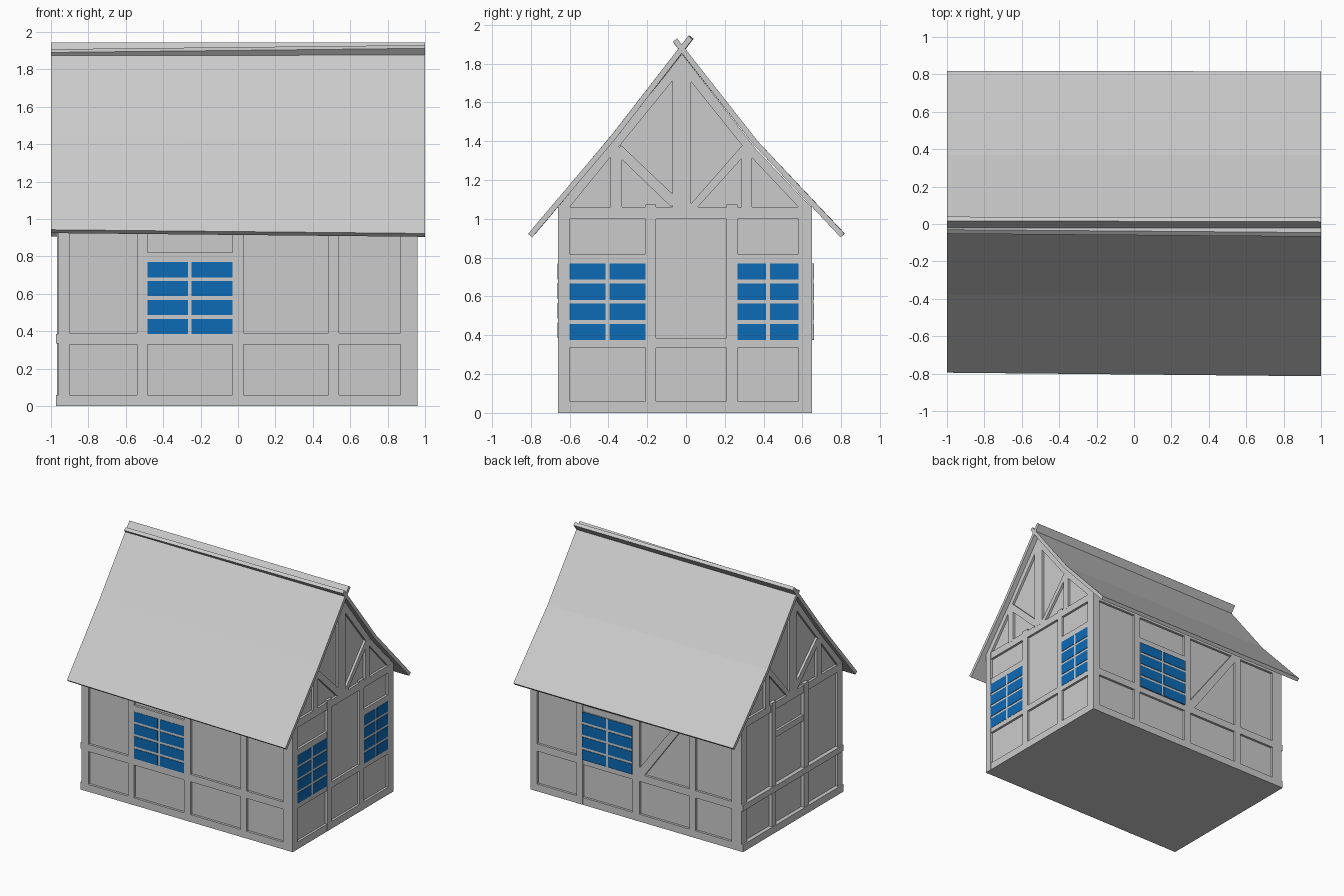
import bpy, bmesh
from mathutils import Vector

if "Cube" in bpy.data.objects:
    bpy.data.objects.remove(bpy.data.objects["Cube"])


def material(name, rgb):
    m = bpy.data.materials.new(name)
    m.diffuse_color = (*rgb, 1)
    m.use_nodes = True
    m.node_tree.nodes["Principled BSDF"].inputs["Base Color"].default_value = m.diffuse_color
    return m


GREY = material("plaster_grey", (0.6, 0.6, 0.6))
BLUE = material("window_blue", (0.004, 0.145, 0.46))

# Wall frames: (u along wall, z up, d outward from the recessed panel surface)
WALLS = {
    "front": lambda u, z, d: (u, -0.64 - d, z),
    "back": lambda u, z, d: (u, 0.63 + d, z),
    "right": lambda u, z, d: (0.94 + d, u, z),
    "left": lambda u, z, d: (-0.94 - d, u, z),
}


def loft(bm, a, b):
    """Closed solid between two matching outlines."""
    va, vb = [bm.verts.new(p) for p in a], [bm.verts.new(p) for p in b]
    bm.faces.new(va)
    bm.faces.new(vb[::-1])
    n = len(va)
    for i in range(n):
        j = (i + 1) % n
        bm.faces.new((va[i], vb[i], vb[j], va[j]))


def finish(name, bm, mat):
    bmesh.ops.recalc_face_normals(bm, faces=bm.faces)
    me = bpy.data.meshes.new(name)
    bm.to_mesh(me)
    bm.free()
    me.materials.append(mat)
    ob = bpy.data.objects.new(name, me)
    bpy.context.collection.objects.link(ob)
    return ob


def rect(u0, u1, z0, z1):
    return [(u0, z0), (u1, z0), (u1, z1), (u0, z1)]


def plates(name, wall, items, mat=GREY):
    """Join several flat outlines (outline, d0, d1) on a wall into one object."""
    f, bm = WALLS[wall], bmesh.new()
    for pts, d0, d1 in items:
        loft(bm, [f(u, z, d0) for u, z in pts], [f(u, z, d1) for u, z in pts])
    return finish(name, bm, mat)


def window(name, wall, u0, u1, z0, z1, d):
    """Grey backing with 2 x 4 blue panes."""
    plates(name + "_glazing_bars", wall, [(rect(u0, u1, z0, z1), -0.005, d - 0.004)])
    um, g = (u0 + u1) / 2, 0.01
    h = (z1 - z0 + 2 * g) / 4
    panes = []
    for a, b in ((u0, um - g), (um + g, u1)):
        for k in range(4):
            z = z0 + k * h
            panes.append((rect(a, b, z, z + h - 2 * g), d - 0.004, d))
    plates(name + "_panes", wall, panes, BLUE)


# House body with gable ends
body = [(-0.64, 0), (0.63, 0), (0.63, 1.075), (0.36, 1.36),
        (-0.02, 1.85), (-0.385, 1.385), (-0.64, 1.085)]
bm = bmesh.new()
loft(bm, [(-0.94, y, z) for y, z in body], [(0.94, y, z) for y, z in body])
finish("house_body", bm, GREY)

# Long walls: posts, rails, the small rail above the window
P, R = 0.02, 0.019
for wall, s in (("front", 1), ("back", -1)):
    items = []
    for a, b in ((-0.96, -0.9), (-0.54, -0.485), (-0.03, 0.03), (0.485, 0.54), (0.87, 0.96)):
        a, b = sorted((a * s, b * s))
        items.append((rect(a, b, 0, 1.065), -0.005, P))
    for a, b in ((0, 0.06), (0.33, 0.39), (1.0, 1.06)):
        items.append((rect(-0.955, 0.955, a, b), -0.005, R))
    a, b = sorted((-0.5 * s, -0.02 * s))
    items.append((rect(a, b, 0.77, 0.82), -0.005, R))
    if wall == "back":  # diagonal brace
        items.append(([(-0.03, 0.39), (-0.03, 0.44), (-0.45, 1.0), (-0.49, 1.0),
                       (-0.49, 0.96), (-0.075, 0.39)], -0.005, R))
    plates(wall + "_timbers", wall, items)

# Gable walls: frame, king post, struts, rafters
for wall in ("right", "left"):
    extra = 0.014 if wall == "left" else 0.0
    items = []
    for a, b in ((-0.66, -0.6), (0.58, 0.65)):
        items.append((rect(a, b, 0, 1.06), -0.005, P))
    for a, b in ((-0.21, -0.155), (0.21, 0.265)):
        items.append((rect(a, b, 0, 1.075), -0.005, P + extra / 2))
    for a, b, e in ((0, 0.06, extra), (0.335, 0.385, extra), (1.0, 1.06, 0)):
        items.append((rect(-0.659, 0.649, a, b), -0.005, R + e))
    if wall == "right":
        spans = ((-0.62, -0.2), (0.25, 0.6))
    else:
        spans = ((-0.17, 0.22),)
    for a, b in spans:
        items.append((rect(a, b, 0.77, 0.82), -0.005, R))
    items += [
        (rect(-0.07, 0.025, 1.05, 1.79), -0.005, P),
        (rect(-0.39, -0.33, 1.05, 1.37), -0.005, P),
        (rect(0.285, 0.34, 1.05, 1.37), -0.005, P),
        ([(-0.34, 1.315), (-0.075, 1.06), (-0.05, 1.11), (-0.34, 1.385)], -0.005, R),
        ([(0.295, 1.32), (0.06, 1.06), (0.01, 1.06), (0.295, 1.385)], -0.005, R),
        ([(-0.66, 1.06), (-0.6, 1.06), (-0.02, 1.772), (-0.02, 1.85), (-0.385, 1.39)],
         -0.005, R),
        ([(0.65, 1.055), (0.58, 1.06), (0.34, 1.315), (-0.02, 1.764), (-0.02, 1.85),
          (0.36, 1.36)], -0.005, R),
    ]
    plates(wall + "_timbers", wall, items)

# Windows
window("front_window", "front", -0.485, -0.03, 0.385, 0.77, 0.021)
window("back_window", "back", 0.03, 0.485, 0.375, 0.77, 0.03)
window("right_window_a", "right", -0.6, -0.21, 0.375, 0.77, 0.021)
window("right_window_b", "right", 0.265, 0.58, 0.375, 0.77, 0.021)


# Roof slabs, slightly bent halfway and crossing at the ridge
def roof_profile(outer, side, t=0.028):
    pts = [Vector(p) for p in outer]
    inner = []
    for i, p in enumerate(pts):
        d = (pts[min(i + 1, 2)] - pts[max(i - 1, 0)]).normalized()
        inner.append(p + Vector((abs(d.y) * -side, -abs(d.x))) * t)
    return pts + inner[::-1]


def roof(name, side, left, right):
    bm = bmesh.new()
    loft(bm, [(-1, p.x, p.y) for p in roof_profile(left, side)],
         [(1, p.x, p.y) for p in roof_profile(right, side)])
    finish(name, bm, GREY)


roof("front_roof", -1,
     [(-0.795, 0.943), (-0.38, 1.437), (0.017, 1.945)],
     [(-0.814, 0.923), (-0.385, 1.43), (0.012, 1.943)])
roof("back_roof", 1,
     [(0.818, 0.925), (0.37, 1.40), (-0.03, 1.908)],
     [(0.816, 0.925), (0.37, 1.40), (-0.046, 1.93)])
